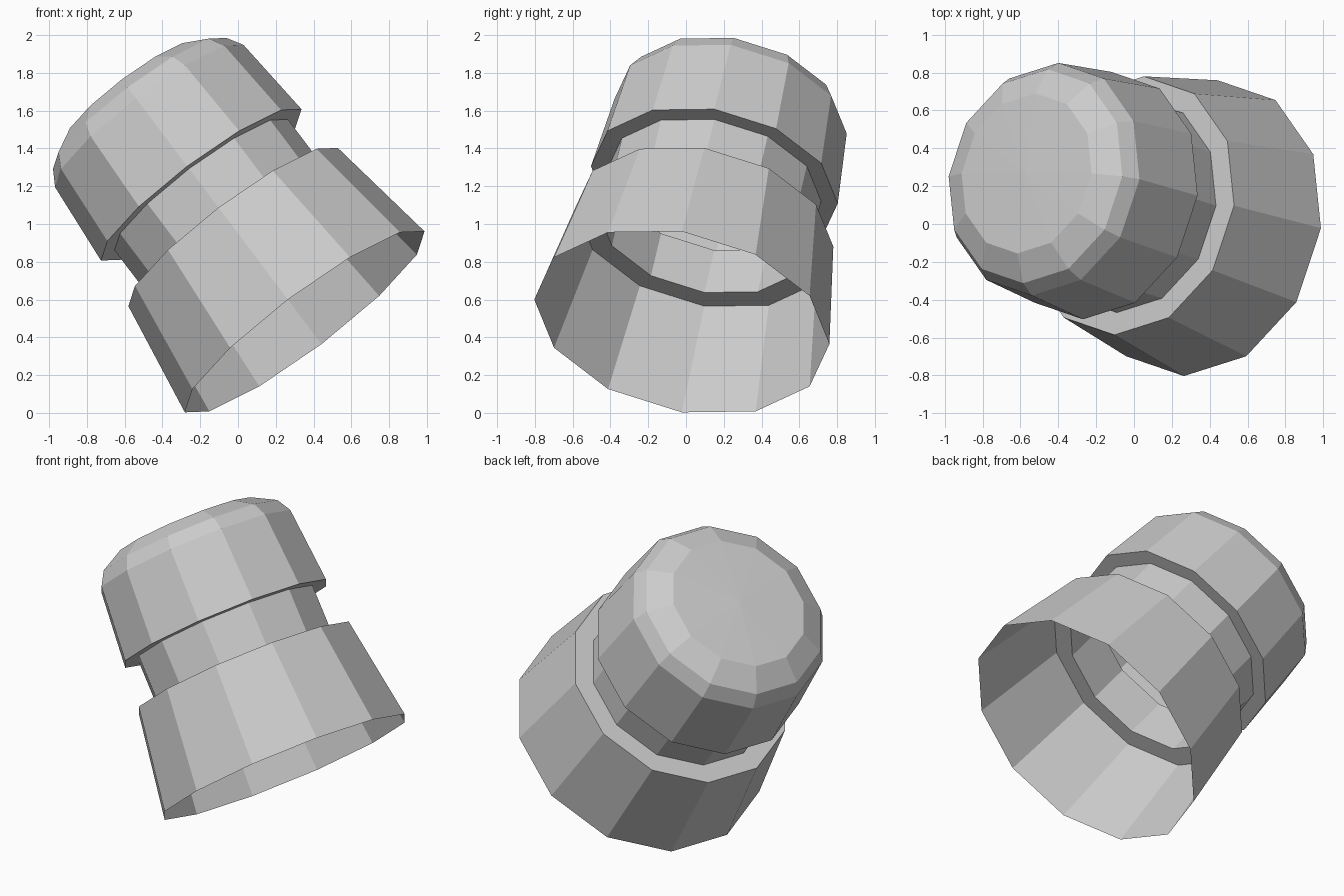
import bpy, bmesh, math
from mathutils import Vector, Matrix

if "Cube" in bpy.data.objects:
    bpy.data.objects.remove(bpy.data.objects["Cube"])

SIDES = 12

# Tilted axis of the whole model
up = Vector((-0.592, 0.186, 0.784)).normalized()
side = Vector((0.798, 0.0, 0.603))
side = (side - up * side.dot(up)).normalized()
back = up.cross(side)
base = Vector((0.353, -0.022, 0.482))
frame = Matrix.Translation(base) @ Matrix((side, back, up)).transposed().to_4x4()


def lathe(name, profile):
    """Spin a (radius, height) profile into a flat-sided open shell."""
    bm = bmesh.new()
    verts = [bm.verts.new((r, 0, h)) for r, h in profile]
    edges = [bm.edges.new(pair) for pair in zip(verts, verts[1:])]
    bmesh.ops.spin(bm, geom=verts + edges, cent=(0, 0, 0), axis=(0, 0, 1),
                   angle=math.tau, steps=SIDES, use_merge=False)
    bmesh.ops.remove_doubles(bm, verts=bm.verts[:], dist=0.001)
    bmesh.ops.transform(bm, matrix=frame, verts=bm.verts[:])
    bmesh.ops.recalc_face_normals(bm, faces=bm.faces[:])
    # Outward check against the axis of the first wall
    bm.faces.ensure_lookup_table()
    wall = max(bm.faces, key=lambda f: f.calc_area())
    rel = wall.calc_center_median() - (base + up * 0.6)
    if wall.normal.dot(rel) < 0:
        bmesh.ops.reverse_faces(bm, faces=bm.faces[:])
    mesh = bpy.data.meshes.new(name)
    bm.to_mesh(mesh)
    bm.free()
    obj = bpy.data.objects.new(name, mesh)
    bpy.context.collection.objects.link(obj)
    return obj


# Flared skirt, open at the bottom, with a shoulder ring on top
lathe("skirt", [(0.795, 0.0), (0.695, 0.64), (0.575, 0.64)])

# Narrow neck between skirt and cap
lathe("neck", [(0.575, 0.64), (0.575, 0.925)])

# Cap with an underside ring, rounded shoulder and closed top
lathe("cap", [(0.575, 0.925), (0.665, 0.925), (0.625, 1.39),
              (0.575, 1.475), (0.43, 1.555), (0.0, 1.57)])
